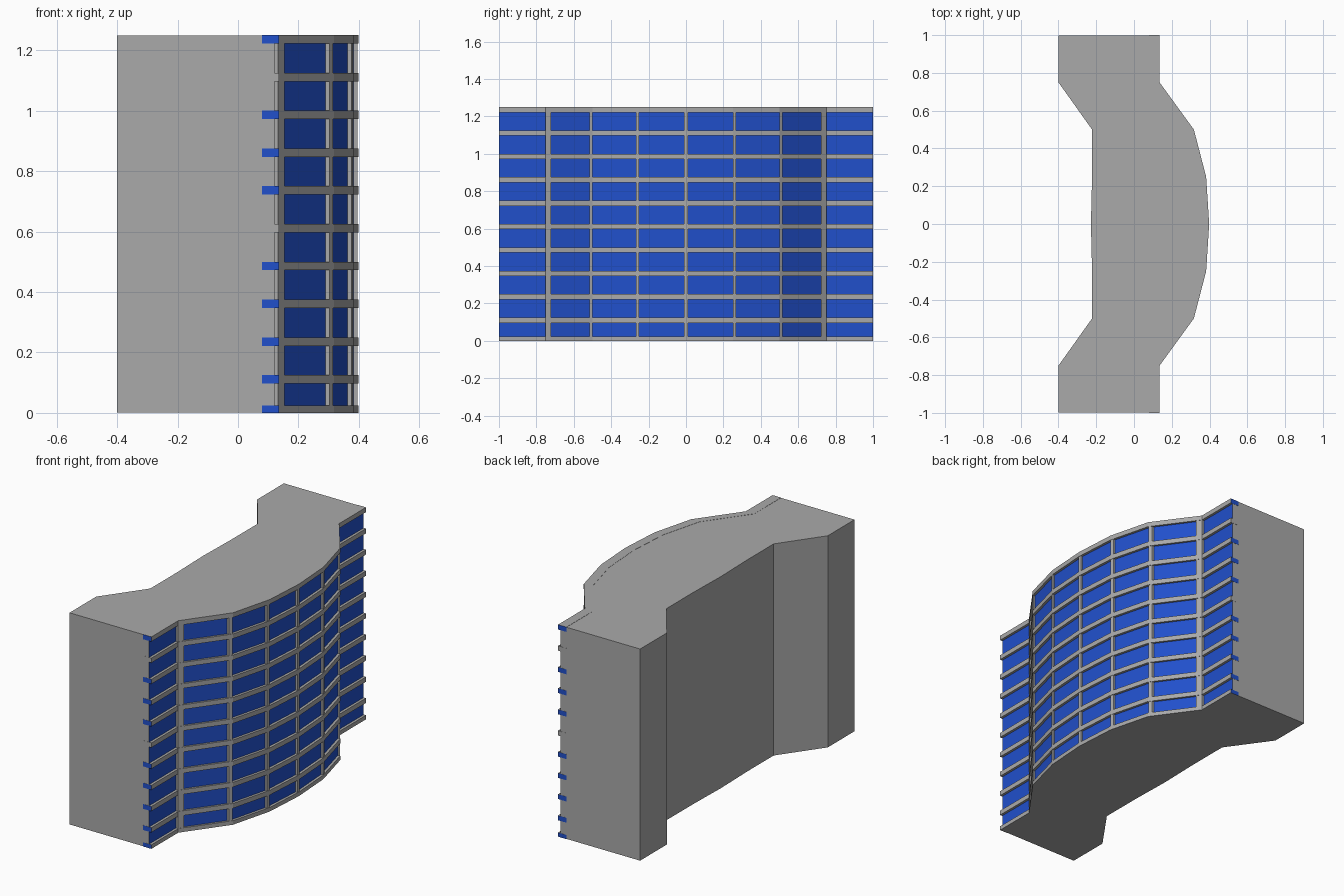
import bpy, bmesh

if "Cube" in bpy.data.objects:
    bpy.data.objects.remove(bpy.data.objects["Cube"])

HEIGHT, FLOORS = 1.25, 10
STEP = HEIGHT / FLOORS
SLAB = 0.028      # thickness of the floor bands
RECESS = 0.015    # glass set back from the band fronts
DEPTH = 0.055     # band depth, partly buried in the body
E = 0.001         # small gap that avoids coincident faces

# Half plan outlines (y, x), mirrored across y = 0
FRONT = [(0, 0.398), (0.25, 0.382), (0.5, 0.317), (0.75, 0.135), (1, 0.135)]
BACK = [(0, -0.228), (0.25, -0.222), (0.5, -0.222), (0.75, -0.4), (1, -0.4)]

glass = bpy.data.materials.new("blue_glass")
glass.diffuse_color = (0.015, 0.08, 0.6, 1)
glass.use_nodes = True
glass.node_tree.nodes["Principled BSDF"].inputs["Base Color"].default_value = glass.diffuse_color
concrete = bpy.data.materials.new("grey_concrete")
concrete.diffuse_color = (0.4, 0.4, 0.4, 1)
concrete.use_nodes = True
concrete.node_tree.nodes["Principled BSDF"].inputs["Base Color"].default_value = concrete.diffuse_color


def mirrored(half, dx=0.0, end=1.0):
    """Full outline from y = -end to y = +end as (x, y) points."""
    pts = [(x + dx, min(y, end)) for y, x in half]
    return [(x, -y) for x, y in reversed(pts[1:])] + pts


def front_x(y):
    """Facade x position at a given y."""
    y = abs(y)
    for (y0, x0), (y1, x1) in zip(FRONT, FRONT[1:]):
        if y <= y1:
            return x0 + (x1 - x0) * (y - y0) / (y1 - y0)


def prism(name, outline, z0, z1, blue_sides=()):
    """Extrude a plan outline; the listed side faces become blue."""
    bm = bmesh.new()
    low = [bm.verts.new((x, y, z0)) for x, y in outline]
    high = [bm.verts.new((x, y, z1)) for x, y in outline]
    n = len(outline)
    bm.faces.new(low[::-1])
    bm.faces.new(high)
    for i in range(n):
        j = (i + 1) % n
        f = bm.faces.new((low[i], low[j], high[j], high[i]))
        f.material_index = 1 if i in blue_sides else 0
    bmesh.ops.recalc_face_normals(bm, faces=bm.faces)
    me = bpy.data.meshes.new(name)
    bm.to_mesh(me)
    bm.free()
    me.materials.append(concrete)
    me.materials.append(glass)
    ob = bpy.data.objects.new(name, me)
    bpy.context.collection.objects.link(ob)
    return ob


# Main body with glazed front
front = mirrored(FRONT, -RECESS, 1 - E)
back = mirrored(BACK, 0, 1 - E)
prism("building_body", front + back[::-1], E, HEIGHT - E, range(len(front) - 1))

# Floor bands following the facade, with blue ends on most floors
outer = mirrored(FRONT)
inner = mirrored(FRONT, -DEPTH)
count = len(outer)
for k in range(FLOORS + 1):
    top = k * STEP if k else SLAB - 0.004
    bottom = top - SLAB if k else 0
    ends = () if k in (5, 9) else (count - 1, 2 * count - 1)
    prism(f"floor_band_{k}", outer + inner[::-1], bottom, top, ends)

# Vertical mullions at every facade bend
spans = [(-0.01, 0, 0.01)]
for a, b in ((0.25, 0.268), (0.5, 0.517), (0.722, 0.75)):
    spans += [(a, b), (-b, -a)]
for i, ys in enumerate(spans):
    face = [(front_x(y) - 0.002, y) for y in ys]
    rear = [(front_x(y) - DEPTH + 0.002, y) for y in reversed(ys)]
    prism(f"mullion_{i}", face + rear, 2 * E, HEIGHT - 2 * E)
